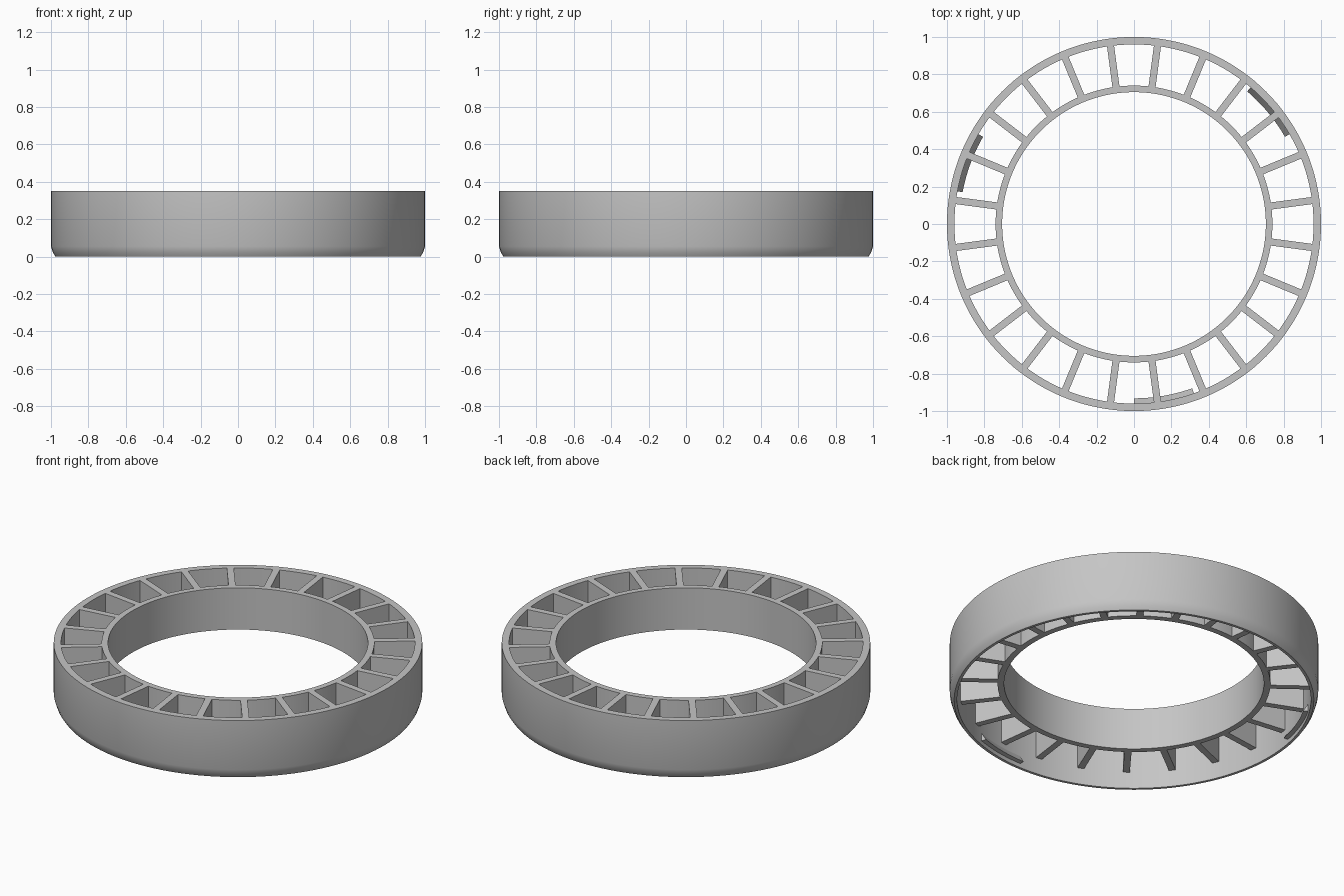
import bpy
import bmesh
from math import radians, cos, sin, tau

cube = bpy.data.objects.get("Cube")
if cube:
    bpy.data.objects.remove(cube)

HEIGHT = 0.35
RIB_COUNT = 24
RIB_BOTTOM = 0.1

grey = bpy.data.materials.new("plain grey")
grey.use_nodes = True
colour = (0.56, 0.56, 0.56, 1)
grey.diffuse_color = colour
grey.node_tree.nodes["Principled BSDF"].inputs["Base Color"].default_value = colour


def finish(name, bm, smooth=False):
    """Turn a bmesh into a named, coloured object."""
    bmesh.ops.recalc_face_normals(bm, faces=bm.faces)
    mesh = bpy.data.meshes.new(name)
    bm.to_mesh(mesh)
    bm.free()
    mesh.materials.append(grey)
    obj = bpy.data.objects.new(name, mesh)
    bpy.context.collection.objects.link(obj)
    if smooth:
        bpy.ops.object.select_all(action="DESELECT")
        obj.select_set(True)
        bpy.context.view_layer.objects.active = obj
        bpy.ops.object.shade_smooth_by_angle(angle=radians(30))
    return obj


def revolve(name, profile, start=0.0, sweep=tau, steps=144):
    """Sweep a closed (radius, z) profile round the z axis."""
    bm = bmesh.new()
    closed = sweep >= tau
    loops = []
    for i in range(steps if closed else steps + 1):
        a = start + sweep * i / steps
        loops.append([bm.verts.new((r * cos(a), r * sin(a), z)) for r, z in profile])
    n = len(profile)
    for i in range(steps):
        p, q = loops[i], loops[(i + 1) % len(loops)]
        for j in range(n):
            k = (j + 1) % n
            bm.faces.new((p[j], q[j], q[k], p[k]))
    if not closed:
        bm.faces.new(loops[0])
        bm.faces.new(loops[-1])
    return finish(name, bm, smooth=True)


# Outer wall, rounded in at its lower edge
revolve("outer_wall", [(0.96, 0), (0.976, 0), (0.99, 0.022), (1, 0.055),
                       (1, HEIGHT), (0.96, HEIGHT)])

# Inner wall, raised above the base
revolve("inner_wall", [(0.705, RIB_BOTTOM), (0.74, RIB_BOTTOM),
                       (0.74, HEIGHT), (0.705, HEIGHT)])

# Radial ribs joining the two walls
bm = bmesh.new()
for i in range(RIB_COUNT):
    a = tau * (i + 0.5) / RIB_COUNT
    corners = []
    for r, side in ((0.735, -1), (0.965, -1), (0.965, 1), (0.735, 1)):
        t = side * 0.019
        corners.append((r * cos(a) - t * sin(a), r * sin(a) + t * cos(a)))
    low = [bm.verts.new((x, y, RIB_BOTTOM)) for x, y in corners]
    high = [bm.verts.new((x, y, HEIGHT)) for x, y in corners]
    bm.faces.new(low)
    bm.faces.new(high)
    for j in range(4):
        k = (j + 1) % 4
        bm.faces.new((low[j], low[k], high[k], high[j]))
finish("radial_ribs", bm)

# Three wedge-shaped snap catches inside the outer wall
for i in range(3):
    revolve(f"snap_catch_{i + 1}", [(0.962, 0.025), (0.932, 0.025), (0.962, 0.075)],
            start=radians(30 + 120 * i), sweep=radians(19.5), steps=10)
